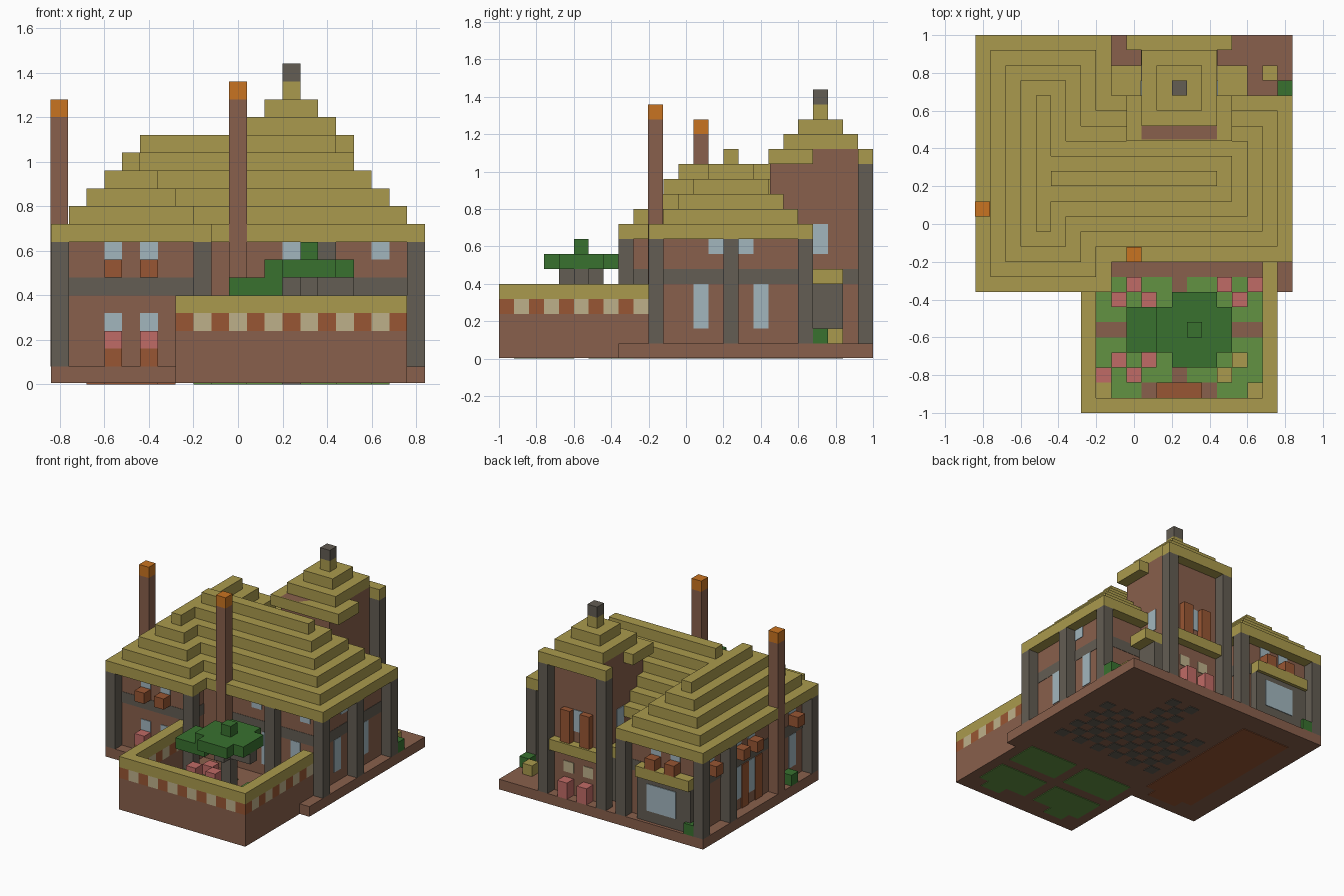
import bpy, bmesh

cube = bpy.data.objects.get("Cube")
if cube:
    bpy.data.objects.remove(cube, do_unlink=True)

U = 0.08          # size of one block
E = 0.06          # thickness of painted plates, in blocks


def material(name, r, g, b):
    lin = [(c / 255 / 12.92) if c < 11 else ((c / 255 + 0.055) / 1.055) ** 2.4 for c in (r, g, b)]
    m = bpy.data.materials.new(name)
    m.use_nodes = True
    m.diffuse_color = (*lin, 1)
    bsdf = m.node_tree.nodes["Principled BSDF"]
    bsdf.inputs["Base Color"].default_value = (*lin, 1)
    bsdf.inputs["Roughness"].default_value = 0.9
    return m


thatch = material("thatch", 170, 154, 77)
brick = material("brown brick", 137, 96, 76)
timber = material("grey timber", 99, 93, 83)
glass = material("pale glass", 162, 182, 190)
rust = material("rust wood", 152, 86, 51)
orange = material("orange clay", 201, 116, 33)
leaf = material("dark leaf", 56, 113, 47)
grass = material("grass", 98, 146, 66)
pink = material("pink flower", 192, 107, 102)
cream = material("cream", 190, 176, 138)


def blocks(name, mat, *spans):
    """One object from boxes given as (i0, i1, j0, j1, k0, k1) in blocks."""
    bm = bmesh.new()
    for i0, i1, j0, j1, k0, k1 in spans:
        v = [bm.verts.new((x * U - 0.84, y * U - 1, z * U))
             for z in (k0, k1) for y in (j0, j1) for x in (i0, i1)]
        for f in ("0231", "4576", "0154", "2673", "0462", "1375"):
            bm.faces.new([v[int(c)] for c in f])
    me = bpy.data.meshes.new(name)
    bm.to_mesh(me)
    bm.free()
    me.materials.append(mat)
    ob = bpy.data.objects.new(name, me)
    bpy.context.collection.objects.link(ob)
    return ob


def cells(name, mat, spots, k0, k1):
    """Single-block columns at (i, j) spots."""
    return blocks(name, mat, *[(i, i + 1, j, j + 1, k0, k1) for i, j in spots])


def tiers(i0, i1, j0, j1, k, count, right=True, left=True):
    """Stepped roof layers, each one block smaller."""
    return [(i0 + n * left, i1 - n * right, j0 + n, j1 - n, k + n, k + n + 1) for n in range(count)]


# ground slab and floor inlays underneath
blocks("ground_slab", brick, (0, 21, 8, 25, E, 1), (7, 20, 0, 8, E, 1))
blocks("west_floor", rust, (2, 7, 10, 23, 0, E), (3, 6, 9, 10, 0, E))
floor = [(i, j) for i in range(8, 19) for j in range(12, 23)
         if (i + j) % 2 == 0 and (j < 19 or 12 <= i < 15)]
cells("hall_floor", timber, floor, 0, E)

# walls and horizontal beams
blocks("west_wing_wall", brick, (1, 8, 9, 24, 1, 8))
blocks("hall_wall", brick, (8, 20, 11, 20, 1, 8))
blocks("tower_wall", brick, (11, 16, 18.1, 24, 1, 14))
p = E / 2
blocks("beams", timber,
       (1 - p, 8 + p, 9 - p, 24 + p, 5, 6),
       (11, 20 + p, 11 - p, 20 + p, 5, 6),
       (11 - p, 16 + p, 19, 24 + p, 5, 6))

# posts
cells("wing_posts", timber,
      [(i, j) for i in (0, 8) for j in (8, 24)] + [(0, 20), (8, 20)], 1, 8)
cells("hall_posts", timber, [(20, 10), (20, 15), (20, 20), (15, 10)], 1, 8)
cells("tower_posts", timber, [(10, 24), (16, 24)], 1, 13)

# roofs
blocks("west_roof", thatch, *tiers(0, 9, 8, 25, 8, 5))
blocks("hall_roof", thatch, *[(5, *t[1:]) for t in tiers(5, 21, 10, 21, 8, 6)])
blocks("tower_roof", thatch, (10, 17, 18, 21, 13, 14), (10, 17, 24, 25, 13, 14),
       *tiers(11, 16, 19, 24, 14, 3))
cells("tower_cap", timber, [(13, 21)], 17, 18)

# chimneys
for name, i, j, top in (("front_chimney", 10, 10 - p, 16), ("west_chimney", -p, 13, 15)):
    cells(name, brick, [(i, j)], 1, top)
    cells(name + "_pot", orange, [(i, j)], top, top + 1)


def window_front(name, wall, cols, k0, k1, out=-1):
    """Glass plates on a wall facing -y (out=-1) or +y (out=1)."""
    a, b = sorted((wall, wall + out * E))
    blocks(name, glass, *[(i, i + 1, a, b, k0, k1) for i in cols])


def window_side(name, wall, rows, k0, k1, out=1):
    """Glass plates on a wall facing +x (out=1) or -x (out=-1)."""
    a, b = sorted((wall, wall + out * E))
    blocks(name, glass, *[(a, b, j, j + 1, k0, k1) for j in rows])


# west wing windows with flower boxes
window_front("west_front_lower_windows", 9, (3, 5), 2, 4)
window_front("west_front_upper_windows", 9, (3, 5), 7, 8)
window_front("west_back_upper_windows", 24, (3, 5), 7, 8, 1)
window_side("west_side_lower_windows", 1, (10, 16, 18), 2, 5, -1)
window_side("west_side_upper_windows", 1, (10, 16, 18, 22), 7, 8, -1)
cells("upper_boxes", rust, [(i, j) for i in (3, 5) for j in (8, 24)]
      + [(0, j) for j in (10, 16, 18, 22)], 6, 7)
cells("lower_boxes", rust, [(3, 8), (5, 8)], 1, 2)
cells("lower_box_flowers", pink, [(3, 8), (5, 8)], 2, 3)
blocks("side_shutters", rust, *[(1 - 2 * E, 1, j, j + 1, 1, 5) for j in (15, 17, 19)])

# hall windows
window_side("hall_side_lower_windows", 20, (13, 17), 2, 5)
window_side("hall_side_upper_windows", 20, (14, 16), 7, 8)
window_front("hall_front_lower_windows", 11, (12, 14, 17), 2, 5)
window_front("hall_front_upper_windows", 11, (13, 18), 7, 8)

# back porch of the west wing
blocks("porch_frame", timber, (1.5, 7, 24, 24.7, 1, 5))
blocks("porch_glass", glass, (3, 6, 24.7, 24.7 + E, 2, 4.5))
blocks("porch_awning", thatch, (1.5, 7, 24, 25, 5, 6))

# tower doors, shutters and awnings
window_side("tower_east_window", 16, (21,), 7, 9)
window_side("tower_west_window", 11, (21,), 7, 9, -1)
blocks("tower_awnings", thatch, (16, 18, 21, 23, 5, 6), (9, 11, 21, 23, 5, 6),
       (11, 16, 24, 24.8, 5, 6))
blocks("tower_side_frames", timber, (16, 17, 21, 23, 1, 5), (10, 11, 21, 23, 1, 5))
cells("tower_shutters", rust, [(12, 23.6), (14, 23.6)], 6, 9)
window_front("tower_back_window", 24, (13,), 7, 9, 1)
blocks("tower_back_panels", cream, *[(i, i + 1, 24, 24 + E, 3, 4) for i in (12, 14)])
cells("tower_flowers", pink, [(12, 24), (14, 24)], 1, 2.5)

# courtyard wall: brick, checked band, thatched rim
ring = [(i, j) for i in range(7, 20) for j in range(10) if i in (7, 19) or j == 0]
sides = ((7, 20, 0, 1), (7, 8, 1, 10), (19, 20, 1, 10))
blocks("yard_wall", brick, *[(*s, 1, 3) for s in sides])
cells("yard_band_rust", rust, [c for c in ring if sum(c) % 2], 3, 4)
cells("yard_band_cream", cream, [c for c in ring if sum(c) % 2 == 0], 3, 4)
blocks("yard_rim", thatch, *[(*s, 4, 5) for s in sides])

# courtyard lawns, seen from above and underneath
for name, k in (("lawn", 1), ("lawn_underside", 0)):
    blocks(name, grass, *[(i, i + 5, j, j + 3, k, k + E) for i in (8, 14) for j in (2, 6)],
           (9, 11, 1, 2, k, k + E), (16, 18, 1, 2, k, k + E))

# garden plants and bench
cells("pink_flowers", pink, [(8, 2), (10, 2), (9, 3), (11, 3), (10, 8), (9, 7), (11, 7),
                             (16, 8), (18, 8), (17, 7)], 1, 2)
cells("straw_plants", thatch, [(8, 1), (18, 1), (16, 2), (17, 3), (19, 22)], 1, 2)
blocks("bench", rust, (12, 15, 1, 2, 1, 2))
cells("bushes", leaf, [(20, 21), (1, 24), (0, 11)], 1, 2)

# garden tree
blocks("tree_trunk", timber, (14, 15, 5, 6, 1, 6), (13, 17, 5, 6, 5, 6), (14, 15, 4, 7, 5, 6))
blocks("tree_crown", leaf, (12, 17, 4, 7, 6, 7), (13, 16, 3, 8, 6, 7), (14, 15, 5, 6, 7, 8),
       (10, 13, 4, 7, 5, 6))
